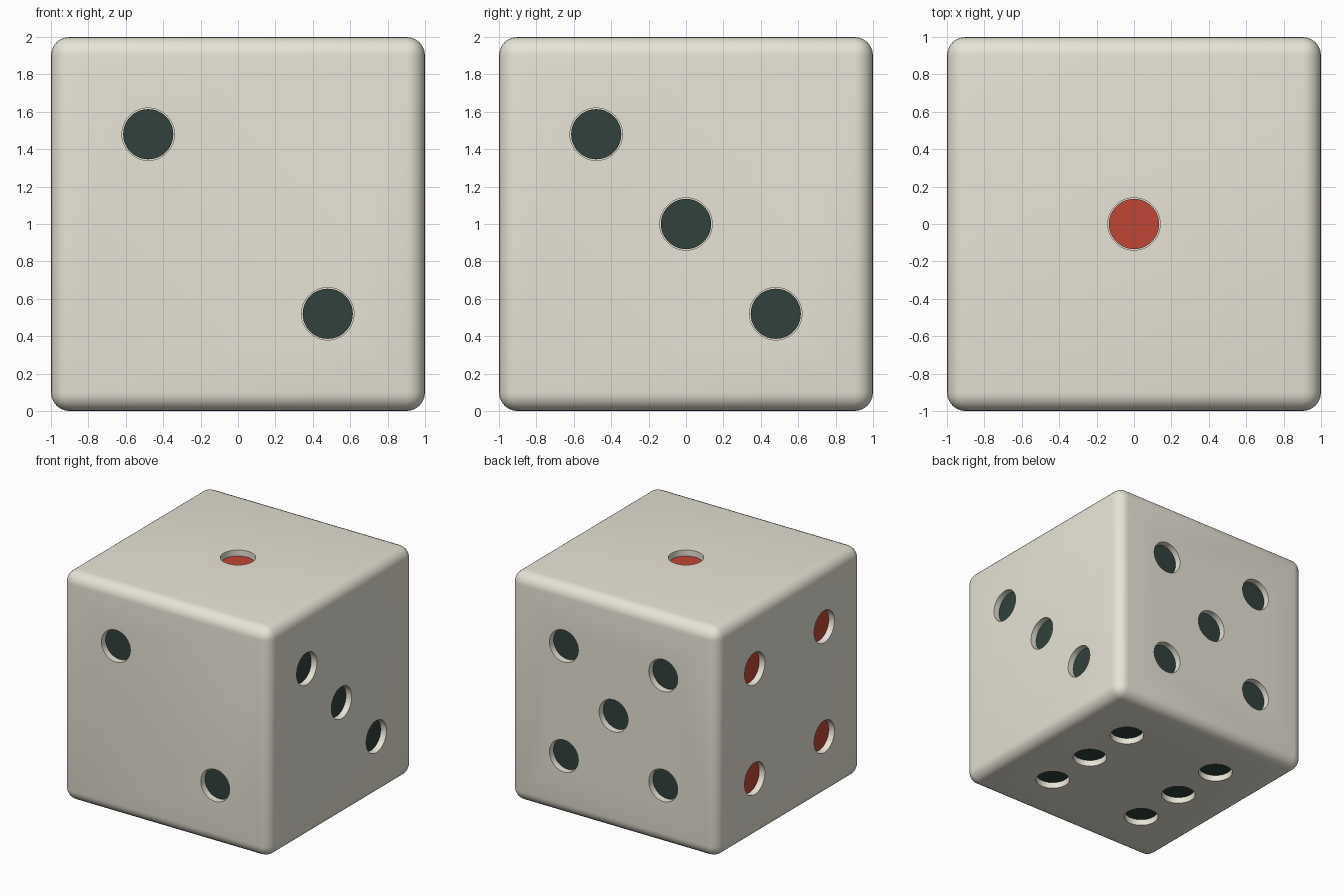
import bpy, bmesh, math
from mathutils import Matrix, Vector

if "Cube" in bpy.data.objects:
    bpy.data.objects.remove(bpy.data.objects["Cube"])

S = 0.48                      # pip spacing
HOLE_R, PIP_R = 0.14, 0.134
HOLE_DEPTH, PIP_DEPTH = 0.06, 0.05
CENTRE = Vector((0, 0, 1))


def material(name, rgb):
    m = bpy.data.materials.new(name)
    m.diffuse_color = (*rgb, 1)
    m.use_nodes = True
    m.node_tree.nodes["Principled BSDF"].inputs["Base Color"].default_value = m.diffuse_color
    return m


cream = material("cream", (0.80, 0.77, 0.67))
red = material("red", (0.52, 0.062, 0.035))
dark = material("dark_green", (0.031, 0.052, 0.043))


def make_object(name, bm, mat=None):
    mesh = bpy.data.meshes.new(name)
    bm.to_mesh(mesh)
    bm.free()
    ob = bpy.data.objects.new(name, mesh)
    bpy.context.collection.objects.link(ob)
    if mat:
        mesh.materials.append(mat)
    return ob


def add_cylinders(bm, face, radius, low, high):
    """Cylinders along the face normal, from distance low to high off the centre."""
    normal, u, v, spots = face
    n, u, v = Vector(normal), Vector(u), Vector(v)
    for a, b in spots:
        pos = CENTRE + u * a * S + v * b * S + n * (low + high) / 2
        rot = n.to_track_quat('Z', 'Y').to_matrix().to_4x4()
        bmesh.ops.create_cone(bm, cap_ends=True, segments=48, radius1=radius,
                              radius2=radius, depth=high - low,
                              matrix=Matrix.Translation(pos) @ rot)


def smooth(ob):
    bpy.ops.object.select_all(action='DESELECT')
    ob.select_set(True)
    bpy.context.view_layer.objects.active = ob
    bpy.ops.object.shade_smooth_by_angle(angle=math.radians(35))


X, Y, Z = (1, 0, 0), (0, 1, 0), (0, 0, 1)
corners = [(a, b) for a in (-1, 1) for b in (-1, 1)]
# name: ((normal, right, up, pip spots), material)
faces = {
    "one": ((Z, X, Y, [(0, 0)]), red),
    "two": (((0, -1, 0), X, Z, [(-1, 1), (1, -1)]), dark),
    "three": ((X, Y, Z, [(-1, 1), (0, 0), (1, -1)]), dark),
    "four": (((-1, 0, 0), Y, Z, corners), red),
    "five": ((Y, X, Z, corners + [(0, 0)]), dark),
    "six": (((0, 0, -1), X, Y, [(a, b) for a in (-1, 1) for b in (-1, 0, 1)]), dark),
}

# Rounded cube body
bm = bmesh.new()
bmesh.ops.create_cube(bm, size=2, matrix=Matrix.Translation(CENTRE))
bmesh.ops.bevel(bm, geom=bm.edges[:], offset=0.1, segments=6, profile=0.5,
                affect='EDGES')
body = make_object("die_body", bm, cream)

# One cutter for all pip holes
bm = bmesh.new()
for face, _ in faces.values():
    add_cylinders(bm, face, HOLE_R, 1 - HOLE_DEPTH, 1.1)
cutter = make_object("hole_cutter", bm, cream)
cutter.hide_render = True

cut = body.modifiers.new("holes", 'BOOLEAN')
cut.operation = 'DIFFERENCE'
cut.solver = 'EXACT'
cut.object = cutter
bpy.context.view_layer.objects.active = body
bpy.ops.object.modifier_apply(modifier=cut.name)
bpy.data.objects.remove(cutter)
smooth(body)

# Painted discs sunk in the holes
for name, (face, mat) in faces.items():
    bm = bmesh.new()
    add_cylinders(bm, face, PIP_R, 1 - HOLE_DEPTH - 0.01, 1 - PIP_DEPTH)
    smooth(make_object("pips_" + name, bm, mat))
